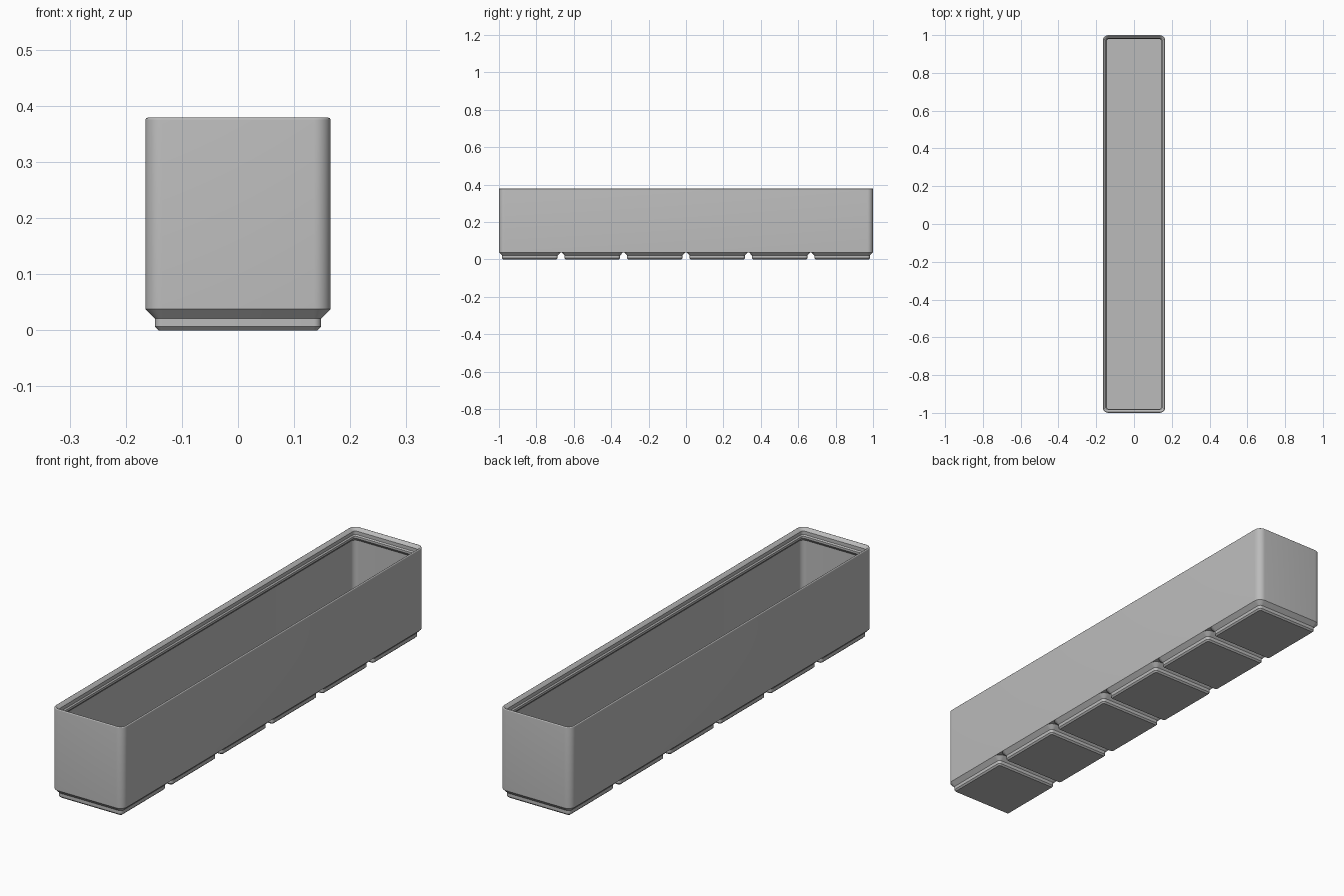
import bpy
import bmesh
import math

cube = bpy.data.objects.get("Cube")
if cube:
    bpy.data.objects.remove(cube, do_unlink=True)

grey = bpy.data.materials.new("plain grey")
grey.use_nodes = True
COLOUR = (0.5, 0.5, 0.5, 1)
grey.diffuse_color = COLOUR
grey.node_tree.nodes["Principled BSDF"].inputs["Base Color"].default_value = COLOUR

HALF_W, HALF_L = 0.165, 1.0      # half width and length of the bin
RADIUS = 0.03                    # outer corner radius
PITCH = 0.334                    # spacing of the feet
FEET = 6
BASE, FLOOR, TOP = 0.038, 0.056, 0.379
STEPS = 8                        # segments per rounded corner


def rounded_ring(bm, hx, hy, inset, z):
    """Rounded rectangle of vertices, offset inwards by inset."""
    r = RADIUS - inset
    ring = []
    for quarter, (sx, sy) in enumerate([(1, 1), (-1, 1), (-1, -1), (1, -1)]):
        for i in range(STEPS + 1):
            a = (quarter + i / STEPS) * math.pi / 2
            ring.append(bm.verts.new((sx * (hx - RADIUS) + r * math.cos(a),
                                      sy * (hy - RADIUS) + r * math.sin(a), z)))
    return ring


def loft(name, hx, hy, profile, cap_end, y=0):
    """Skin a profile of (inset, height) pairs around a rounded rectangle."""
    bm = bmesh.new()
    rings = [rounded_ring(bm, hx, hy, inset, z) for inset, z in profile]
    n = len(rings[0])
    for low, high in zip(rings, rings[1:]):
        for i in range(n):
            j = (i + 1) % n
            bm.faces.new((low[i], low[j], high[j], high[i]))
    bm.faces.new(rings[0][::-1])
    if cap_end:
        bm.faces.new(rings[-1])
    mesh = bpy.data.meshes.new(name)
    bm.to_mesh(mesh)
    bm.free()
    mesh.materials.append(grey)
    obj = bpy.data.objects.new(name, mesh)
    obj.location.y = y
    bpy.context.collection.objects.link(obj)
    bpy.ops.object.select_all(action="DESELECT")
    obj.select_set(True)
    bpy.context.view_layer.objects.active = obj
    bpy.ops.object.shade_smooth_by_angle(angle=math.radians(30))
    return obj


# Bin: outer wall, rounded rim, stepped stacking lip, inner wall and floor
rim = [(0.004 * (1 - math.cos(a)), TOP - 0.004 * (1 - math.sin(a)))
       for a in [math.radians(d) for d in (0, 22, 45, 67, 90, 112, 135)]]
lip = [(0.017, TOP - 0.0115), (0.017, TOP - 0.026), (0.0215, TOP - 0.031),
       (0.0215, TOP - 0.040), (0.008, TOP - 0.054)]
loft("bin_body", HALF_W, HALF_L, [(0, BASE)] + rim + lip + [(0.008, FLOOR)], True)

# Feet: chamfered stacking pads in a row under the bin
foot = [(0.0235, 0), (0.0172, 0.0064), (0.0172, 0.0207), (0, BASE)]
for k in range(FEET):
    loft(f"foot_{k + 1}", HALF_W, HALF_W, foot, False, (k - (FEET - 1) / 2) * PITCH)
